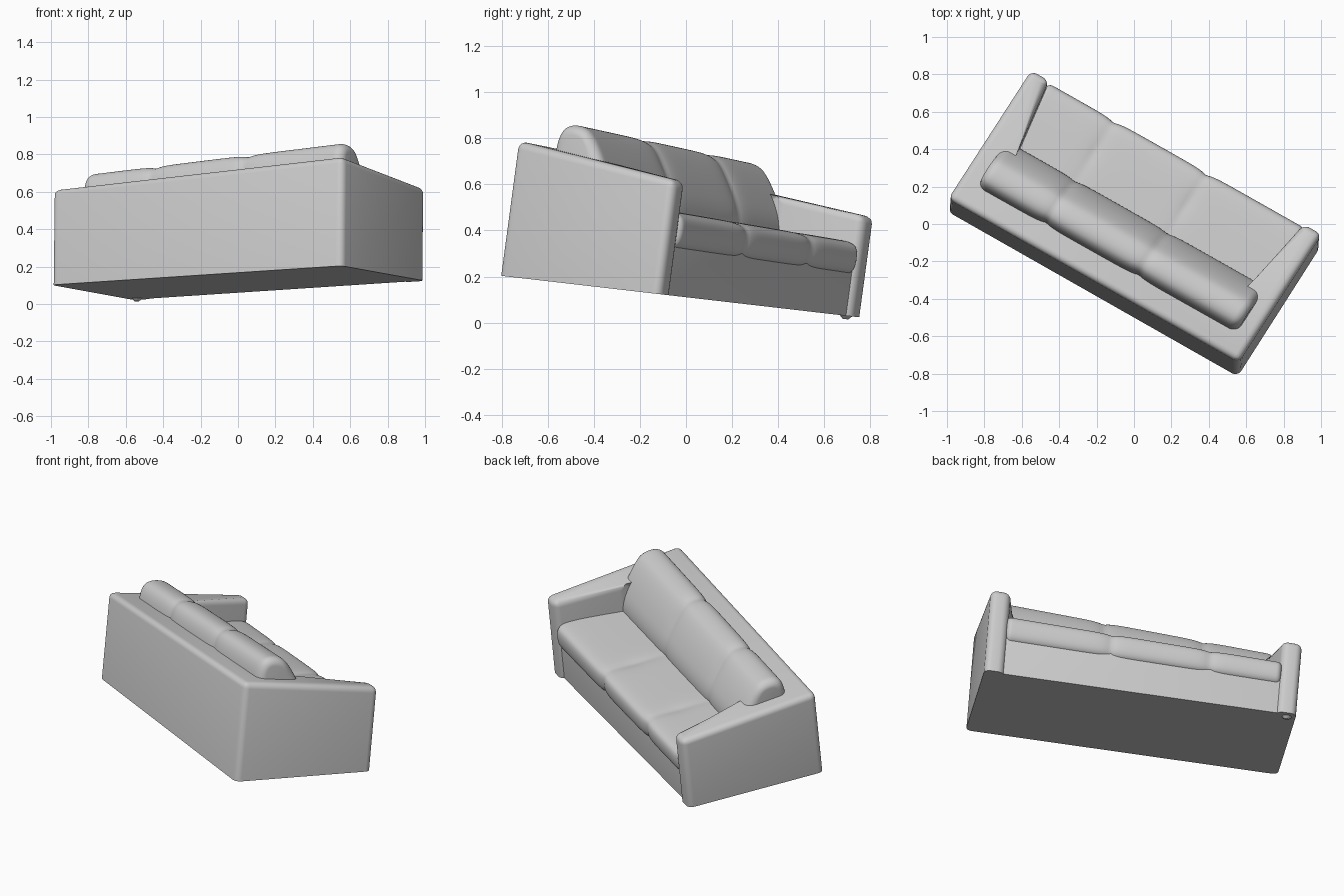
import bpy, bmesh, math
from mathutils import Vector, Matrix

if "Cube" in bpy.data.objects:
    bpy.data.objects.remove(bpy.data.objects["Cube"])

mat = bpy.data.materials.new("light grey fabric")
mat.diffuse_color = (0.6, 0.6, 0.6, 1)
mat.use_nodes = True
mat.node_tree.nodes["Principled BSDF"].inputs["Base Color"].default_value = mat.diffuse_color

# Tilted sofa frame: u along length, v towards the seat front, w up
w = Vector((0, 0.115, 0.993)).normalized()
u = Vector((0.868, -0.493, 0.060))
u = (u - w * u.dot(w)).normalized()
v = w.cross(u)
ORIGIN = Vector((0.0, -0.025, 0.113))


def place(p):
    """Local point to world: slight skew, lower on the left, then tilt."""
    x, y, z = p
    return ORIGIN + u * (x + 0.045 * y) + v * (y + 0.02 * z) + w * (z * (0.936 + 0.072 * x))


def finish(name, bm):
    bmesh.ops.recalc_face_normals(bm, faces=bm.faces)
    for vert in bm.verts:
        vert.co = place(vert.co)
    me = bpy.data.meshes.new(name)
    bm.to_mesh(me)
    bm.free()
    me.materials.append(mat)
    ob = bpy.data.objects.new(name, me)
    bpy.context.collection.objects.link(ob)
    bpy.context.view_layer.objects.active = ob
    ob.select_set(True)
    bpy.ops.object.shade_smooth_by_angle(angle=math.radians(40))
    ob.select_set(False)
    return ob


def prism(plan, top, radius):
    """Plan outline raised to a height given by top(y), with rounded upper and side edges."""
    bm = bmesh.new()
    low = [bm.verts.new((x, y, 0)) for x, y in plan]
    high = [bm.verts.new((x, y, top(y))) for x, y in plan]
    n = len(plan)
    bm.faces.new(low[::-1])
    bm.faces.new(high)
    for i in range(n):
        j = (i + 1) % n
        bm.faces.new((low[i], low[j], high[j], high[i]))
    edges = [e for e in bm.edges if max(q.co.z for q in e.verts) > 0.01]
    bmesh.ops.bevel(bm, geom=edges, offset=radius, segments=5, profile=0.5,
                    affect='EDGES', clamp_overlap=True)
    return bm


def smooth_loop(pts, times=3):
    for _ in range(times):
        out = []
        for i, p in enumerate(pts):
            q = pts[(i + 1) % len(pts)]
            out += [p.lerp(q, 0.25), p.lerp(q, 0.75)]
        pts = out
    return pts


def cushion(profile, half, seams, depth, end_r):
    """Loft a soft (y, z) profile along x, pinched at seams and rounded at the ends."""
    pts = smooth_loop([Vector(p) for p in profile])
    mid = sum(pts, Vector((0, 0))) / len(pts)
    xs = [-half + end_r * (1 - math.cos(i * math.pi / 16)) for i in range(8)]
    inner = half - end_r
    xs = xs + [-inner + 2 * inner * i / 90 for i in range(91)] + [-x for x in reversed(xs)]
    bm = bmesh.new()
    rings = []
    for x in xs:
        t = max(0, (abs(x) - inner) / end_r)
        d = end_r * (1 - math.sqrt(max(0, 1 - t * t)))
        d += sum(depth * math.exp(-abs(x - s) / 0.035) for s in seams)
        rings.append([bm.verts.new((x, *(p + (mid - p).normalized() * min(d, (mid - p).length * 0.8))))
                      for p in pts])
    n = len(pts)
    for a, b in zip(rings, rings[1:]):
        for i in range(n):
            j = (i + 1) % n
            bm.faces.new((a[i], a[j], b[j], b[i]))
    bm.faces.new(rings[0])
    bm.faces.new(rings[-1])
    return bm


# Arms and back in one U-shaped shell, top sloping to the front
half_plan = [(0.895, -0.415), (0.895, 0.415), (0.785, 0.415), (0.72, 0.0), (0.72, -0.20)]
plan = half_plan + [(-x, y) for x, y in reversed(half_plan)]
finish("arms_and_back", prism(plan, lambda y: 0.592 - 0.11 * (y + 0.415), 0.036))

# Base block under the seat
base = [(0.80, -0.30), (0.80, 0.395), (-0.80, 0.395), (-0.80, -0.30)]
finish("seat_base", prism(base, lambda y: 0.28, 0.015))

SEAMS = (-0.38, 0.19)
# Seat cushions
seat = [(-0.25, 0.2), (0.36, 0.2), (0.40, 0.21), (0.42, 0.25), (0.42, 0.32),
        (0.40, 0.355), (0.34, 0.37), (0.1, 0.372), (-0.25, 0.365)]
finish("seat_cushions", cushion(seat, 0.79, SEAMS, 0.014, 0.03))

# Back cushions, leaning and resting over the shell top
back = [(0.03, 0.31), (0.03, 0.42), (-0.03, 0.55), (-0.10, 0.655), (-0.15, 0.69),
        (-0.22, 0.695), (-0.265, 0.665), (-0.285, 0.58), (-0.28, 0.45), (-0.2, 0.31)]
finish("back_cushions", cushion(back, 0.80, SEAMS, 0.014, 0.05))

# Small foot sagging at the front left corner
bm = bmesh.new()
bmesh.ops.create_cone(bm, cap_ends=True, segments=12, radius1=0.012, radius2=0.04, depth=0.03,
                      matrix=Matrix.Translation((-0.845, 0.36, -0.002)))
finish("corner_foot", bm)
